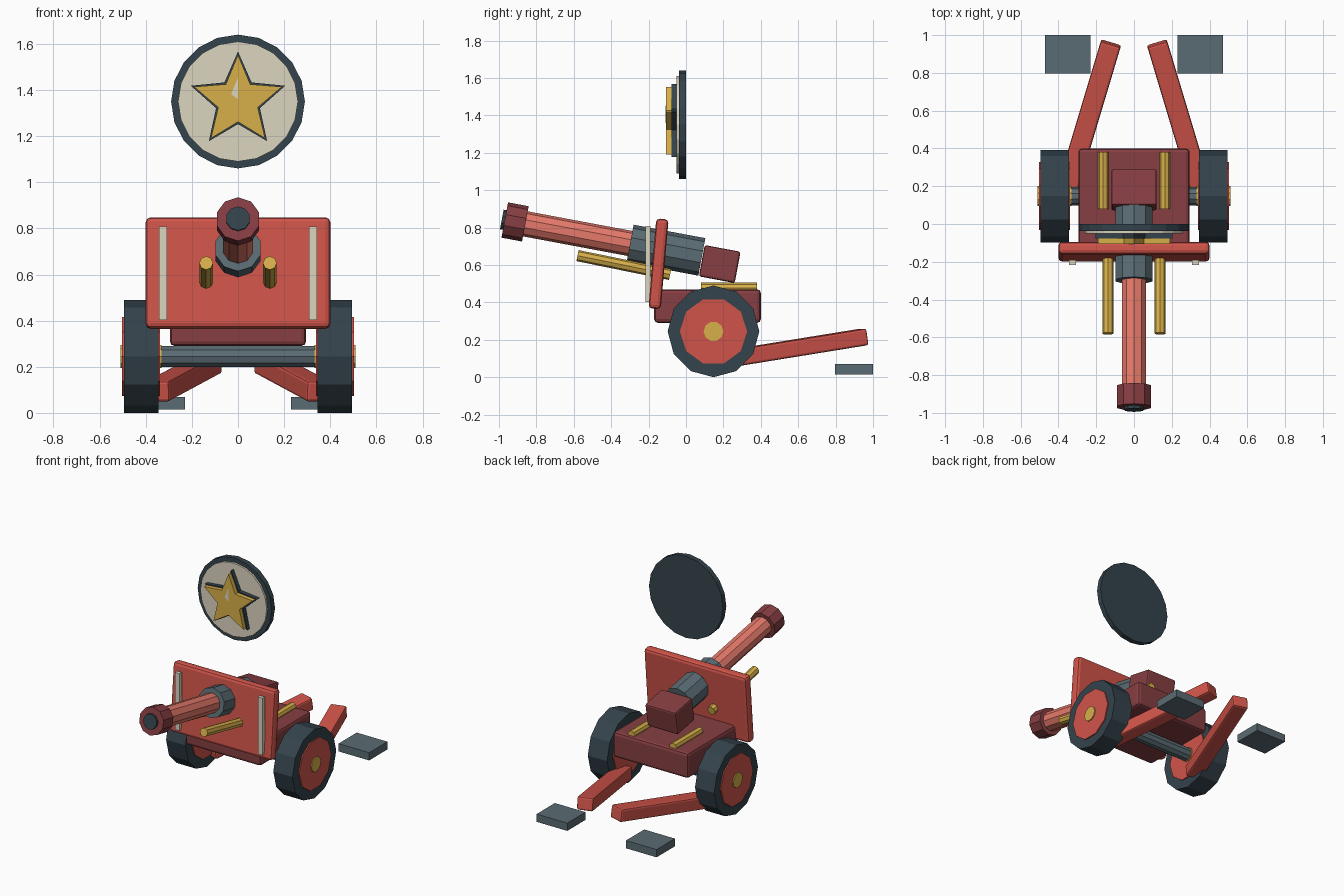
import bpy, bmesh
from math import sin, cos, pi, atan2, radians
from mathutils import Vector

if "Cube" in bpy.data.objects:
    bpy.data.objects.remove(bpy.data.objects["Cube"])


def material(name, hexcode):
    def lin(i):
        c = int(hexcode[i:i + 2], 16) / 255
        return c / 12.92 if c < 0.04045 else ((c + 0.055) / 1.055) ** 2.4
    m = bpy.data.materials.new(name)
    m.diffuse_color = (lin(0), lin(2), lin(4), 1)
    m.use_nodes = True
    m.node_tree.nodes["Principled BSDF"].inputs["Base Color"].default_value = m.diffuse_color
    return m


RED = material("red", "D0544A")
MAROON = material("maroon", "863E42")
CORAL = material("coral", "E67A6B")
GOLD = material("gold", "D8B04A")
CREAM = material("cream", "DCD5C0")
DARK = material("dark", "34434C")
STEEL = material("steel", "5A6C73")


def finish(name, mat):
    o = bpy.context.object
    o.name = name
    o.data.materials.append(mat)
    return o


def box(name, mat, loc, size, rot=(0, 0, 0), bevel=0):
    bpy.ops.mesh.primitive_cube_add(size=1, location=loc, rotation=rot)
    o = finish(name, mat)
    for v in o.data.vertices:
        v.co = v.co * Vector(size)
    if bevel:
        b = o.modifiers.new("bevel", 'BEVEL')
        b.width = bevel
        b.segments = 2
    return o


def rod(name, mat, p, q, r, sides):
    p, q = Vector(p), Vector(q)
    d = q - p
    rot = (0, pi / 2, 0) if abs(d.x) > 1e-6 else (atan2(-d.y, d.z), 0, 0)
    bpy.ops.mesh.primitive_cylinder_add(vertices=sides, radius=r, depth=d.length,
                                        location=(p + q) / 2, rotation=rot)
    return finish(name, mat)


def prism(name, mat, pts, y0, y1):
    # extrude an x-z outline along y
    bm = bmesh.new()
    f = bm.faces.new([bm.verts.new((x, y0, z)) for x, z in pts])
    ext = bmesh.ops.extrude_face_region(bm, geom=[f], use_keep_orig=True)
    for v in ext["geom"]:
        if isinstance(v, bmesh.types.BMVert):
            v.co.y = y1
    bmesh.ops.recalc_face_normals(bm, faces=bm.faces)
    me = bpy.data.meshes.new(name)
    bm.to_mesh(me)
    bm.free()
    me.materials.append(mat)
    o = bpy.data.objects.new(name, me)
    bpy.context.collection.objects.link(o)
    return o


def star(r_out, r_in):
    return [((r_in if i % 2 else r_out) * sin(i * pi / 5),
             1.352 + (r_in if i % 2 else r_out) * cos(i * pi / 5)) for i in range(10)]


# barrel assembly along a tilted axis
TILT = radians(10.6)


def axis(s, drop=0):
    return (0, -0.107 + s * cos(TILT) - drop * sin(TILT),
            0.679 - s * sin(TILT) - drop * cos(TILT))


rod("barrel", CORAL, axis(-0.80), axis(0.1), 0.068, 10)
rod("muzzle_collar", MAROON, axis(-0.877), axis(-0.765), 0.096, 10)
rod("bore", DARK, axis(-0.893), axis(-0.85), 0.053, 10)
rod("barrel_sleeve", STEEL, axis(-0.195), axis(0.195), 0.102, 10)
box("breech_block", MAROON, axis(0.296, 0.02), (0.24, 0.195, 0.17), (-TILT, 0, 0), 0.012)

# shield and carriage
box("shield", RED, (0, -0.147, 0.606), (0.80, 0.066, 0.482), (radians(-5), 0, 0), 0.02)
box("carriage_body", MAROON, (0, 0.115, 0.38), (0.59, 0.57, 0.18), bevel=0.02)
WY, WZ = 0.147, 0.245
rod("axle", STEEL, (-0.4, WY, WZ), (0.4, WY, WZ), 0.048, 10)

for s, side in ((-1, "left"), (1, "right")):
    # wheels
    rod("tyre_" + side, DARK, (s * 0.345, WY, WZ), (s * 0.495, WY, WZ), 0.245, 12)
    rod("wheel_disc_" + side, RED, (s * 0.338, WY, WZ), (s * 0.503, WY, WZ), 0.18, 10)
    rod("hub_cap_" + side, GOLD, (s * 0.332, WY, WZ), (s * 0.51, WY, WZ), 0.053, 10)
    # shield strips
    box("shield_strip_" + side, CREAM, (s * 0.325, -0.203, 0.605), (0.036, 0.026, 0.405))
    # recoil rods and deck rails
    rod("recoil_rod_" + side, GOLD, (s * 0.138, -0.58, 0.65), (s * 0.138, -0.085, 0.549), 0.03, 8)
    rod("deck_rail_" + side, GOLD, (s * 0.163, 0.08, 0.477), (s * 0.163, 0.38, 0.477), 0.028, 8)
    # trail legs
    a, b = Vector((s * 0.352, 0.19, 0.092)), Vector((s * 0.122, 0.957, 0.216))
    d = b - a
    pitch = atan2(d.z, Vector((d.x, d.y)).length)
    box("trail_leg_" + side, RED, (a + b) / 2, (0.11, d.length, 0.09),
        (pitch, 0, atan2(-d.x, d.y)), 0.012)
    # ground pads
    box("ground_pad_" + side, STEEL, (s * 0.35, 0.898, 0.042), (0.24, 0.204, 0.055))

# floating star emblem
rod("emblem_rim", DARK, (0, -0.037, 1.35), (0, 0, 1.35), 0.29, 20)
rod("emblem_face", CREAM, (0, -0.05, 1.35), (0, -0.03, 1.35), 0.26, 20)
prism("star_backing", DARK, star(0.215, 0.1), -0.078, -0.045)
prism("star", GOLD, star(0.2, 0.09), -0.107, -0.07)
prism("star_glint", CREAM, [(0, 1.453), (-0.03, 1.382), (0, 1.36)], -0.109, -0.1)
